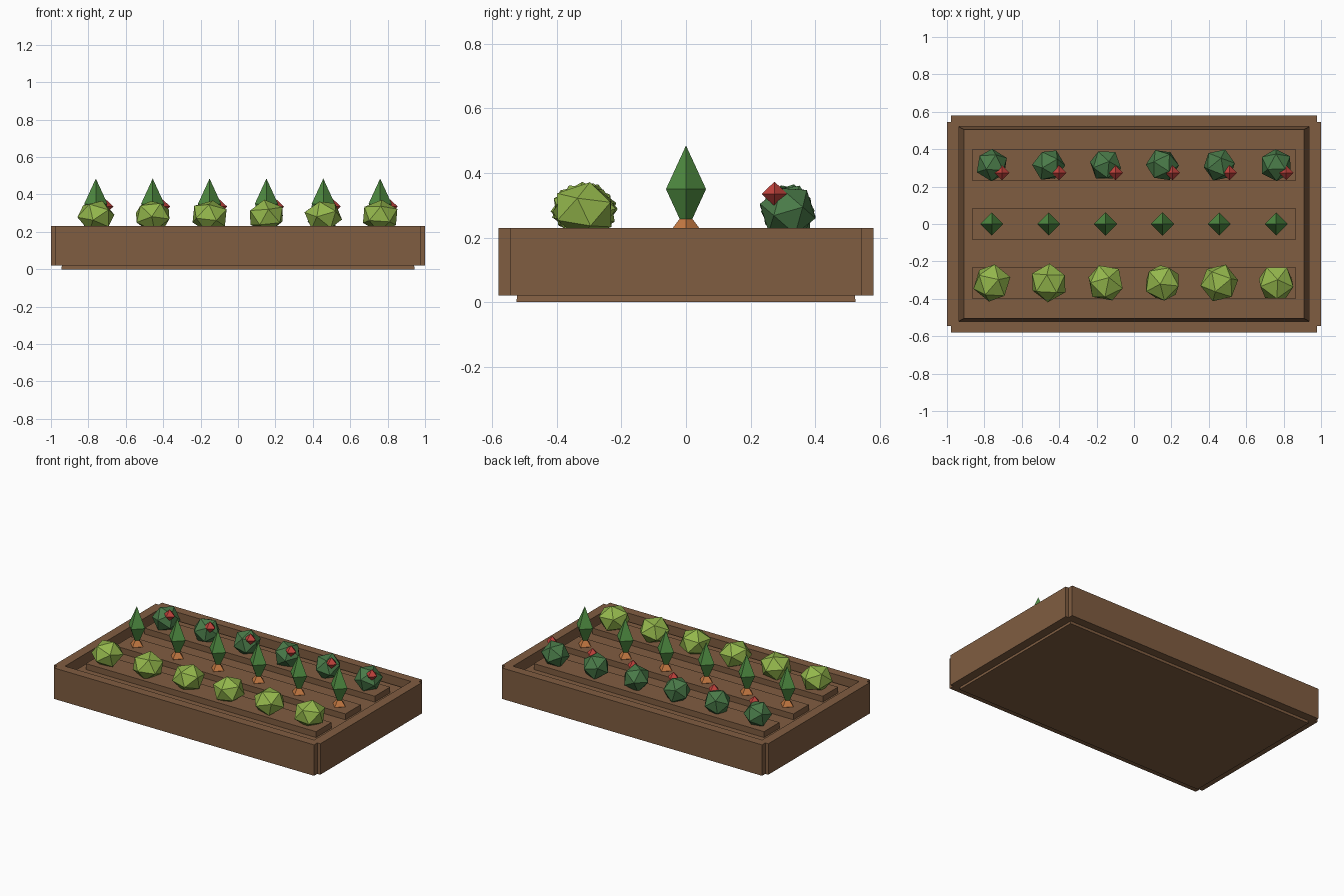
import bpy, bmesh, math, random
from mathutils import Matrix, Euler, Vector

random.seed(7)
cube = bpy.data.objects.get("Cube")
if cube:
    bpy.data.objects.remove(cube, do_unlink=True)


def material(name, hex_code):
    srgb = [int(hex_code[i:i + 2], 16) / 255 for i in (0, 2, 4)]
    color = [c / 12.92 if c < 0.04 else ((c + 0.055) / 1.055) ** 2.4 for c in srgb] + [1]
    mat = bpy.data.materials.new(name)
    mat.use_nodes = True
    mat.diffuse_color = color
    mat.node_tree.nodes["Principled BSDF"].inputs["Base Color"].default_value = color
    return mat


BROWN = material("brown wood and soil", "805D41")
LIME = material("lettuce green", "94B74C")
BUSH = material("bush green", "4A7B49")
LEAF = material("leaf green", "508D42")
RED = material("tomato red", "C0423C")
ORANGE = material("carrot orange", "C87B43")


def add_object(name, bm, mat, location=(0, 0, 0)):
    mesh = bpy.data.meshes.new(name)
    bm.to_mesh(mesh)
    bm.free()
    mesh.materials.append(mat)
    obj = bpy.data.objects.new(name, mesh)
    obj.location = location
    bpy.context.collection.objects.link(obj)
    return obj


def block(name, center, size, bottom, top, taper=1.0):
    """Box between two heights, its top scaled by taper."""
    bm = bmesh.new()
    bmesh.ops.create_cube(bm, size=1)
    for v in bm.verts:
        k = taper if v.co.z > 0 else 1
        v.co = Vector((v.co.x * size[0] * k, v.co.y * size[1] * k,
                       top if v.co.z > 0 else bottom))
    return add_object(name, bm, BROWN, (center[0], center[1], 0))


def diamond(name, mat, location, radius, half_height):
    """Four-sided double pyramid with its corners on the axes."""
    bm = bmesh.new()
    for side in (1, -1):
        bmesh.ops.create_cone(bm, segments=4, radius1=radius, radius2=0, depth=half_height,
                              matrix=Matrix.Diagonal((1, 1, side, 1))
                              @ Matrix.Translation((0, 0, half_height / 2)))
    bmesh.ops.remove_doubles(bm, verts=bm.verts, dist=0.0005)
    bmesh.ops.recalc_face_normals(bm, faces=bm.faces)
    return add_object(name, bm, mat, location)


def foliage(name, mat, location, radius, half_height):
    """Randomly turned icosahedron, flattened to size."""
    bm = bmesh.new()
    turn = Euler((random.uniform(-0.5, 0.5), random.uniform(-0.5, 0.5),
                  random.uniform(0, math.tau))).to_matrix().to_4x4()
    bmesh.ops.create_icosphere(bm, subdivisions=1, radius=1,
                               matrix=Matrix.Diagonal((radius, radius, half_height, 1)) @ turn)
    return add_object(name, bm, mat, location)


# Tapered soil and the four boards around it
block("soil", (0, 0), (1.89, 1.05), 0, 0.18, 0.963)
for side, label in ((-1, "front"), (1, "back")):
    block(label + "_board", (0, side * 0.55), (1.955, 0.06), 0.02, 0.23)
for side, label in ((-1, "right"), (1, "left")):
    block(label + "_board", (side * 0.968, 0), (0.064, 1.09), 0.02, 0.23)

# Raised planting rows
ROW = 0.315
for y, label in ((-ROW, "front"), (0, "middle"), (ROW, "back")):
    block(label + "_planting_row", (0, y), (1.73, 0.165), 0.17, 0.22)

# Six plants in each row
for i in range(6):
    x = (i - 2.5) * 0.304
    foliage("lettuce", LIME, (x, -ROW, 0.285), 0.104, 0.088)
    diamond("carrot_root", ORANGE, (x, 0, 0.222), 0.047, 0.062)
    diamond("carrot_leaves", LEAF, (x, 0, 0.35), 0.062, 0.135)
    foliage("tomato_bush", BUSH, (x, ROW, 0.282), 0.089, 0.087)
    diamond("tomato", RED, (x + 0.054, 0.274, 0.335), 0.04, 0.038)
